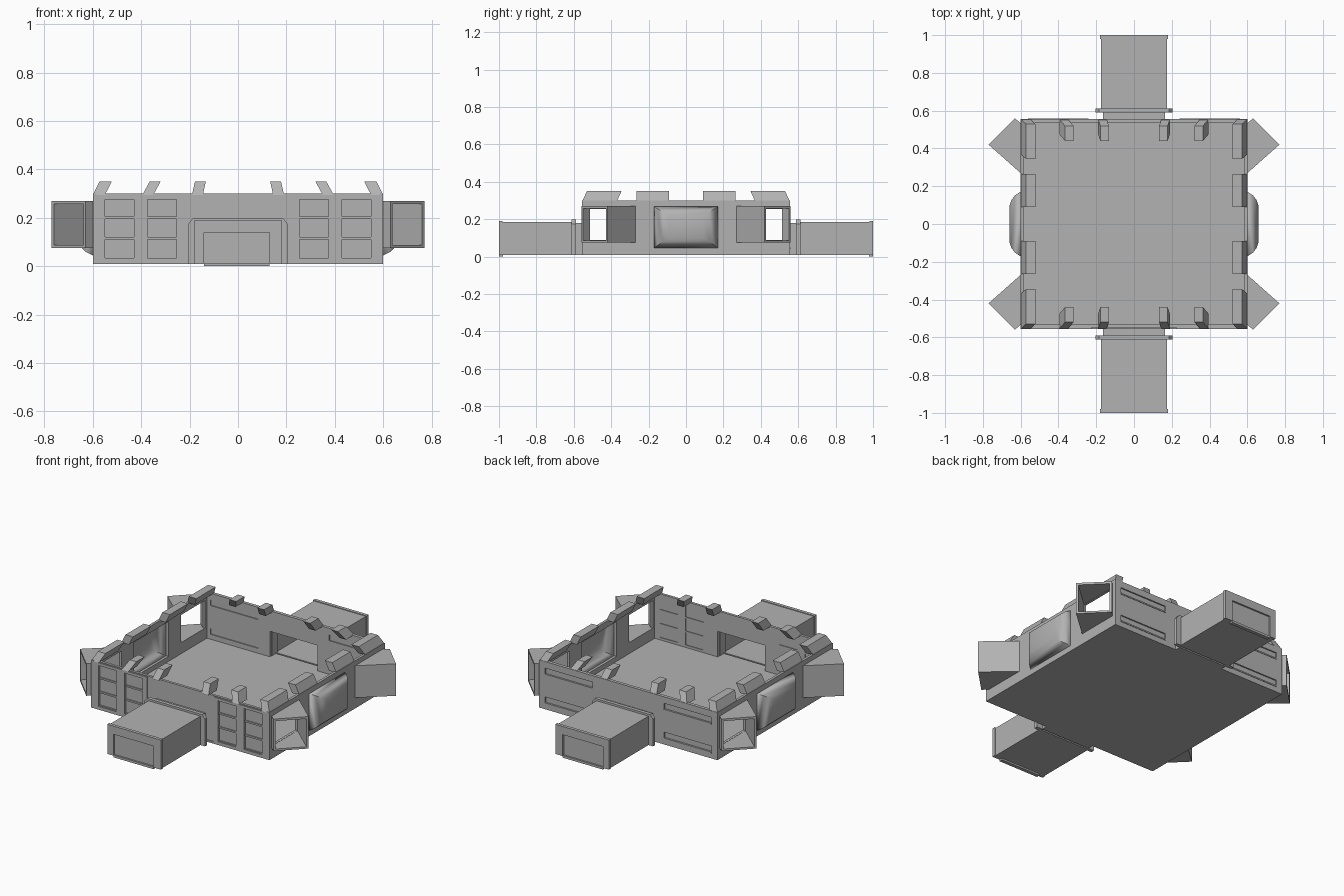
import bpy
import bmesh

cube = bpy.data.objects.get("Cube")
if cube:
    bpy.data.objects.remove(cube, do_unlink=True)

grey = bpy.data.materials.new("plain_grey")
grey.use_nodes = True
GREY = (0.45, 0.45, 0.45, 1)
grey.diffuse_color = GREY
grey.node_tree.nodes["Principled BSDF"].inputs["Base Color"].default_value = GREY


def finish(name, bm):
    bmesh.ops.recalc_face_normals(bm, faces=bm.faces)
    mesh = bpy.data.meshes.new(name)
    bm.to_mesh(mesh)
    bm.free()
    mesh.materials.append(grey)
    obj = bpy.data.objects.new(name, mesh)
    bpy.context.collection.objects.link(obj)
    return obj


def prism(name, plan, z0, z1, shift=(0, 0)):
    """Plan outline raised from z0 to z1, with the top shifted sideways."""
    bm = bmesh.new()
    low = [bm.verts.new((x, y, z0)) for x, y in plan]
    top = [bm.verts.new((x + shift[0], y + shift[1], z1)) for x, y in plan]
    bm.faces.new(low)
    bm.faces.new(top)
    n = len(plan)
    for i in range(n):
        j = (i + 1) % n
        bm.faces.new((low[i], low[j], top[j], top[i]))
    return finish(name, bm)


def box(name, x0, x1, y0, y1, z0, z1, shift=(0, 0)):
    return prism(name, [(x0, y0), (x1, y0), (x1, y1), (x0, y1)], z0, z1, shift)


def wall(name, axis, pos, thick, u0, u1, z0, z1, holes=()):
    """Upright sheet along x or y with rectangular holes (u0, u1, z0, z1)."""
    us = sorted({u0, u1, *[u for h in holes for u in h[:2]]})
    zs = sorted({z0, z1, *[z for h in holes for z in h[2:]]})
    bm = bmesh.new()
    grid = {}

    def vert(u, z):
        if (u, z) not in grid:
            grid[u, z] = bm.verts.new((u, pos, z) if axis == "x" else (pos, u, z))
        return grid[u, z]

    for a, b in zip(us, us[1:]):
        for c, d in zip(zs, zs[1:]):
            u, z = (a + b) / 2, (c + d) / 2
            if any(h[0] < u < h[1] and h[2] < z < h[3] for h in holes):
                continue
            bm.faces.new((vert(a, c), vert(b, c), vert(b, d), vert(a, d)))
    obj = finish(name, bm)
    mod = obj.modifiers.new("thickness", "SOLIDIFY")
    mod.thickness = thick
    mod.offset = 0
    return obj


def both(u0, u1, z0, z1):
    """A hole and its mirror image."""
    return [(u0, u1, z0, z1), (-u1, -u0, z0, z1)]


W, D, BASE, TOP = 0.6, 0.555, 0.01, 0.3
door = [(-0.16, 0.16, BASE, 0.175)]
columns = [(0.255, 0.375), (0.43, 0.55)]
rows = [(0.035, 0.11), (0.12, 0.195), (0.205, 0.275)]
slots = [(0.05, 0.085), (0.225, 0.26)]

box("floor", -W, W, -D, D, BASE, 0.02)

# Front wall with two window columns each side of the door
front_holes = [h for c in columns for r in rows for h in both(*c, *r)]
wall("front_wall", "x", -D + 0.014, 0.016, -W, W, BASE, TOP, front_holes + door)
for s, side in ((1, "left"), (-1, "right")):
    holes = [(*sorted((s * a, s * b)), 0.03, 0.28) for a, b in columns]
    u = sorted((s * 0.225, s * 0.59))
    wall(side + "_window_surround", "x", -D + 0.003, 0.006, *u, 0.015, 0.295, holes)
    for a, b in columns:
        x = sorted((s * a, s * b))
        box(side + "_window_pane", *x, -D + 0.013, -D + 0.018, 0.03, 0.28)

# Back wall with long horizontal slots
back_holes = [h for r in slots for h in both(0.24, 0.56, *r)]
wall("back_wall", "x", D - 0.01, 0.02, -W, W, BASE, TOP, back_holes + door)
for s, side in ((1, "left"), (-1, "right")):
    x = sorted((s * 0.24, s * 0.56))
    for a, b in slots:
        box(side + "_slot_pane", *x, D - 0.014, D - 0.008, a, b)
        box(side + "_slot_ledge", *x, D - 0.02, D + 0.003, a - 0.008, a)

# Side walls with corner openings and a bay
for s, side in ((1, "left"), (-1, "right")):
    holes = both(0.285, 0.515, 0.088, 0.256) + [(-0.165, 0.165, 0.05, 0.262)]
    wall(side + "_wall", "y", s * (W - 0.008), 0.016, -D, D, BASE, TOP, holes)

    # Rounded bay lofted through shrinking rings
    bm = bmesh.new()
    rings = []
    for x, h, z0, z1 in ((0.6, 0.172, 0.045, 0.268), (0.63, 0.152, 0.06, 0.256),
                         (0.65, 0.125, 0.08, 0.239), (0.66, 0.095, 0.1, 0.22)):
        rings.append([bm.verts.new((s * x, y, z)) for y, z in
                      ((-h, z0), (h, z0), (h, z1), (-h, z1))])
    for p, q in zip(rings, rings[1:]):
        for i in range(4):
            j = (i + 1) % 4
            bm.faces.new((p[i], p[j], q[j], q[i]))
    bm.faces.new(rings[-1])
    bay = finish(side + "_bay", bm)
    mod = bay.modifiers.new("thickness", "SOLIDIFY")
    mod.thickness = 0.004
    bpy.ops.object.select_all(action="DESELECT")
    bay.select_set(True)
    bpy.context.view_layer.objects.active = bay
    bpy.ops.object.shade_smooth_by_angle(angle=0.6)

    for t, end in ((1, "back"), (-1, "front")):
        tag = f"{end}_{side}_"

        def plan(*pts):
            return [(s * x, t * y) for x, y in pts]

        # Open tube angled out of the corner
        quad = plan((0.595, 0.265), (0.77, 0.42), (0.63, 0.56), (0.595, 0.528))
        prism(tag + "tube_floor", quad, 0.075, 0.087)
        prism(tag + "tube_roof", quad, 0.257, 0.27)
        prism(tag + "tube_inner_side", plan((0.595, 0.265), (0.77, 0.42),
              (0.761, 0.429), (0.595, 0.281)), 0.087, 0.257)
        prism(tag + "tube_outer_side", plan((0.595, 0.528), (0.63, 0.56),
              (0.639, 0.551), (0.595, 0.512)), 0.087, 0.257)

        # Leaning tabs along the top of the walls
        for a, b in ((0.09, 0.265), (0.37, D)):
            lean = -0.025 * t if b == D else 0
            box(tag + "side_tab", s * 0.55, s * W, t * a, t * b,
                TOP - 0.005, 0.35, (-0.028 * s, lean))
        for a, b, lean in ((0.145, 0.19, 0.012), (0.35, 0.395, 0.03)):
            box(tag + "end_tab", s * a, s * b, t * 0.475, t * D,
                TOP - 0.005, 0.35, (-lean * s, -0.035 * t))


def tube(name, t, half, y0, y1, top):
    """Hollow passage made of floor, roof and two sides."""
    y = (t * y0, t * y1)
    box(name + "_floor", -half, half, *y, BASE, 0.02)
    box(name + "_roof", -half, half, *y, top - 0.008, top)
    for s, side in ((1, "left"), (-1, "right")):
        box(f"{name}_{side}_side", s * (half - 0.008), s * half, *y, 0.02, top - 0.008)


# Front and back passages
for t, end in ((1, "back"), (-1, "front")):
    tube(end + "_neck", t, 0.165, D - 0.005, 0.59, 0.18)
    flange = wall(end + "_flange", "x", t * 0.6, 0.022, -0.205, 0.205, BASE, 0.198, door)
    for v in flange.data.vertices:
        if v.co.z > 0.19:
            v.co.x *= 0.91
    tube(end + "_passage", t, 0.175, 0.6, 0.99, 0.186)
    wall(end + "_end_frame", "x", t * 0.99, 0.02, -0.18, 0.18, BASE, 0.19,
         [(-0.14, 0.13, 0.014, 0.14)])
    box(end + "_door", -0.14, 0.13, t * 0.982, t * 0.99, 0.014, 0.14)
    box(end + "_door_sill", -0.14, 0.13, t * 0.978, t, 0, 0.014)
